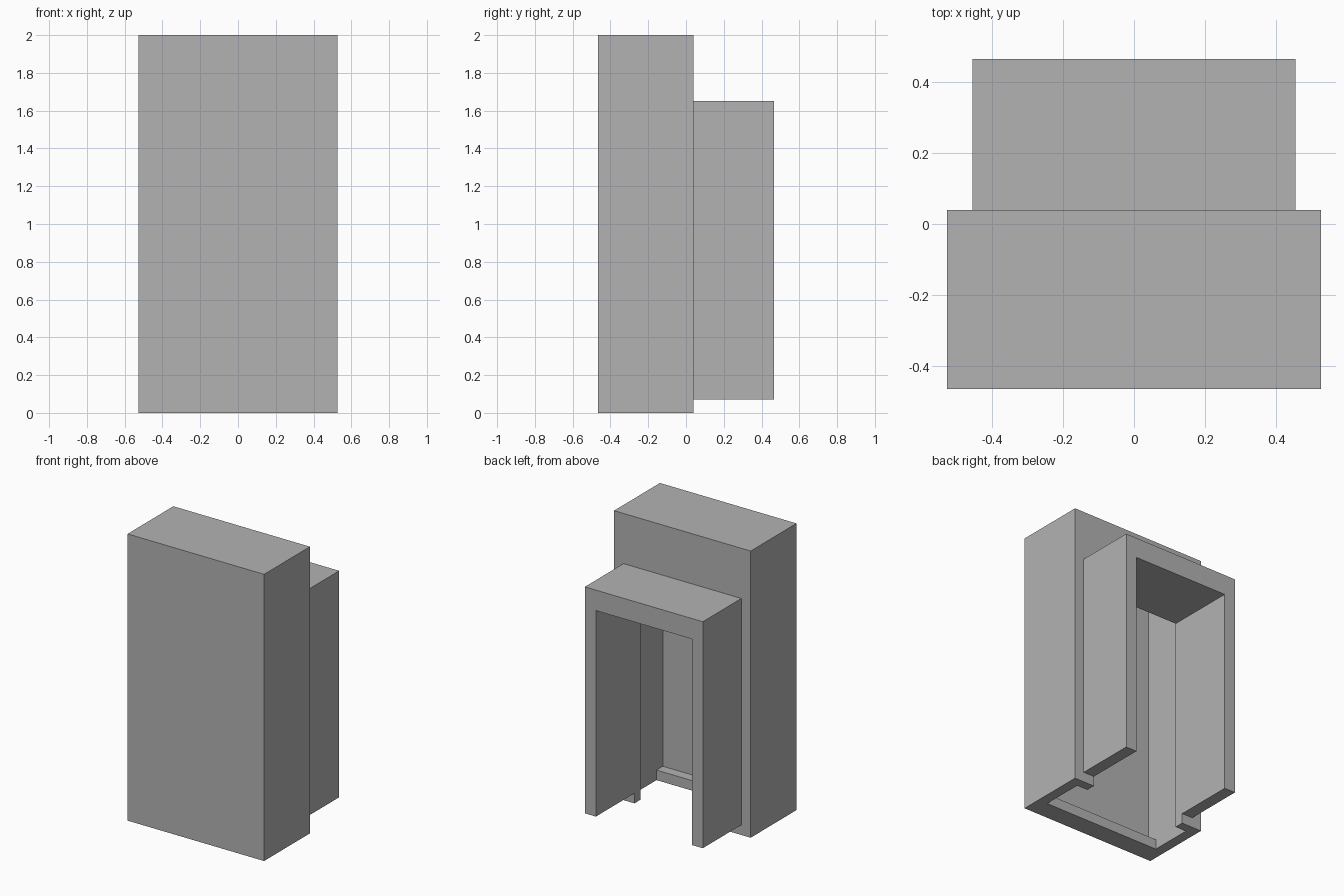
import bpy
import bmesh

if "Cube" in bpy.data.objects:
    bpy.data.objects.remove(bpy.data.objects["Cube"], do_unlink=True)

# Key dimensions
HALF_W, FRONT, STEP, BACK, TOP = 0.527, -0.465, 0.04, 0.465, 2.0
WALL = 0.07
HOOD_W, HOOD_TOP = 0.455, 1.65
DOOR_W, DOOR_TOP = 0.37, 1.507
LIP_DEPTH = 0.14

grey = bpy.data.materials.new("plain_grey")
grey.use_nodes = True
colour = (0.45, 0.45, 0.45, 1)
grey.diffuse_color = colour
grey.node_tree.nodes["Principled BSDF"].inputs["Base Color"].default_value = colour


def extrude_profile(name, profile, y0, y1):
    """Extrude an (x, z) outline from y0 to y1."""
    bm = bmesh.new()
    face = bm.faces.new([bm.verts.new((x, y0, z)) for x, z in profile])
    ext = bmesh.ops.extrude_face_region(bm, geom=[face])
    moved = [v for v in ext["geom"] if isinstance(v, bmesh.types.BMVert)]
    bmesh.ops.translate(bm, verts=moved, vec=(0, y1 - y0, 0))
    bmesh.ops.recalc_face_normals(bm, faces=bm.faces)
    mesh = bpy.data.meshes.new(name)
    bm.to_mesh(mesh)
    bm.free()
    mesh.materials.append(grey)
    obj = bpy.data.objects.new(name, mesh)
    bpy.context.collection.objects.link(obj)
    return obj


def block(name, half, y0, y1, z0, z1):
    outline = [(-half, z0), (half, z0), (half, z1), (-half, z1)]
    return extrude_profile(name, outline, y0, y1)


def cut(target, cutter):
    mod = target.modifiers.new("cut", "BOOLEAN")
    mod.operation = "DIFFERENCE"
    mod.solver = "EXACT"
    mod.object = cutter
    bpy.context.view_layer.objects.active = target
    bpy.ops.object.modifier_apply(modifier=mod.name)
    bpy.data.objects.remove(cutter, do_unlink=True)


# Tall housing: hollow, open below behind a front lip, with a rear doorway
housing = block("housing", HALF_W, FRONT, STEP, 0, TOP)
inner_back = STEP - WALL + 0.005
cut(housing, block("cavity", HOOD_W, FRONT + WALL, inner_back, WALL, TOP - WALL))
cut(housing, block("floor_slot", HOOD_W, FRONT + LIP_DEPTH, inner_back, -0.1, 0.5))
cut(housing, block("doorway", DOOR_W, -0.2, 0.2, -0.1, DOOR_TOP))

# Rear hood: an upside-down U raised just off the ground
half_outline = [(DOOR_W, DOOR_TOP), (DOOR_W, WALL), (HOOD_W, WALL), (HOOD_W, HOOD_TOP)]
outline = half_outline + [(-x, z) for x, z in reversed(half_outline)]
extrude_profile("rear_hood", outline, STEP, BACK)
